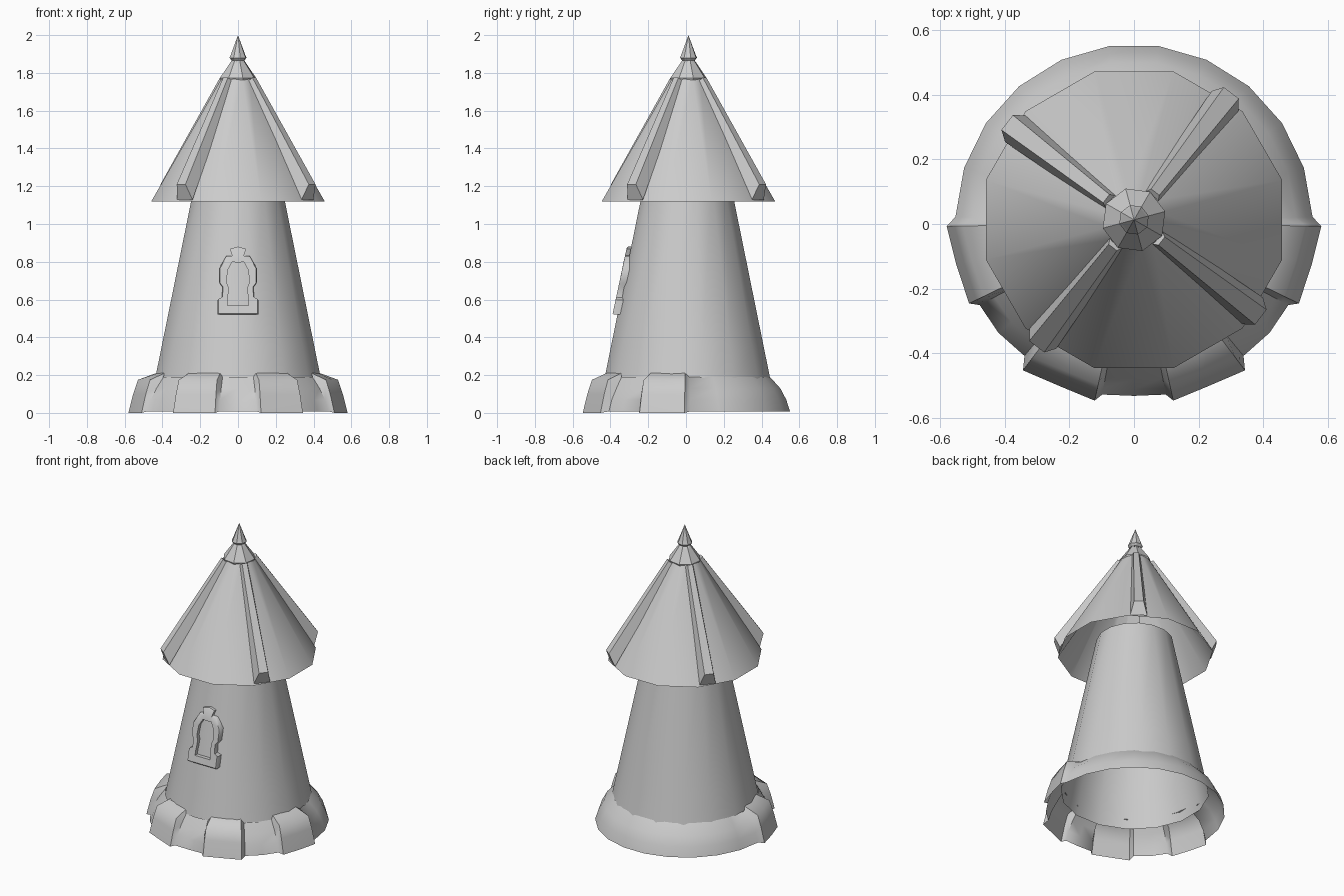
import bpy
from math import sin, cos, radians

if "Cube" in bpy.data.objects:
    bpy.data.objects.remove(bpy.data.objects["Cube"])


def make(name, verts, faces, smooth=None):
    me = bpy.data.meshes.new(name)
    me.from_pydata(verts, [], faces)
    ob = bpy.data.objects.new(name, me)
    bpy.context.collection.objects.link(ob)
    bpy.context.view_layer.objects.active = ob
    bpy.ops.object.select_all(action='DESELECT')
    ob.select_set(True)
    bpy.ops.object.mode_set(mode='EDIT')
    bpy.ops.mesh.select_all(action='SELECT')
    bpy.ops.mesh.remove_doubles(threshold=0.0005)
    bpy.ops.mesh.normals_make_consistent(inside=False)
    bpy.ops.object.mode_set(mode='OBJECT')
    if smooth:
        bpy.ops.object.shade_smooth_by_angle(angle=radians(smooth))
    return ob


def grid_faces(cols, rows):
    # quads joining closed columns of points
    return [(c * rows + r, (c + 1) % cols * rows + r,
             (c + 1) % cols * rows + r + 1, c * rows + r + 1)
            for c in range(cols) for r in range(rows - 1)]


def lathe(name, profile, sides, turn, cy, smooth=None):
    verts = []
    for i in range(sides):
        a = radians(turn + 360 * i / sides)
        verts += [(r * cos(a), cy + r * sin(a), z) for r, z in profile]
    return make(name, verts, grid_faces(sides, len(profile)), smooth)


def body_radius(z):
    return 0.253 + (1.12 - z) * 0.207


# tower wall: open tapering tube
lathe("tower_wall", [(body_radius(z), z) for z in (0.15, 0.35, 1.21)], 16, 11.25, 0.007, 40)

# flared base: smooth at the back, four stone lobes at the front
half = [(-90, .535, 0), (-79.5, .54, 0), (-77.5, .563, 1), (-65, .555, 1), (-53, .571, 1),
        (-50.5, .533, 0), (-39, .54, 0), (-28, .541, 0), (-26, .568, 1), (-13, .565, 1),
        (-1, .58, 1)]
columns = half + [(a, .553, 0) for a in range(2, 180, 16)] + [(178, .553, 0)]
columns += [(-180 - a, r, k) for a, r, k in reversed(half[1:])]
verts = []
for a, R, lobe in columns:
    if lobe:
        prof = [(R, 0), (R - .025, .1), (R - .05, .175), (.435, .21)]
    else:
        prof = [(R, .008), (R - .02, .07), (R - .052, .13), (.446, .19)]
    t = radians(a)
    verts += [(r * cos(t), r * sin(t) + .003, z) for r, z in prof]
make("flared_base", verts, grid_faces(len(columns), 4), 50)

# twelve sided open roof cone
lathe("roof_cone", [(.475, 1.12), (.085, 1.78), (0.0, 1.92)], 12, 15, 0.013, 40)

# roof cap and pointed finial
lathe("roof_finial", [(.07, 1.75), (.094, 1.755), (.1, 1.772), (.042, 1.855),
                      (.034, 1.866), (.047, 1.88), (.04, 1.895), (0, 2.0)], 8, 15, 0.013)

# four tapering roof ribs
for k in range(4):
    a = radians(52.5 + 90 * k)
    low = [(.463, -.052, 1.128), (.495, -.029, 1.21), (.495, .029, 1.21), (.463, .052, 1.128)]
    top = [(.08, -.03, 1.75), (.108, -.016, 1.775), (.108, .016, 1.775), (.08, .03, 1.75)]
    pts = [(r * cos(a) - w * sin(a), .013 + r * sin(a) + w * cos(a), z) for r, w, z in low + top]
    faces = [(0, 1, 2, 3), (7, 6, 5, 4)] + [
        (i, (i + 1) % 4, (i + 1) % 4 + 4, i + 4) for i in range(4)]
    make("roof_rib", pts, faces)

# window surround: outer and inner outline pairs, mirrored, following the wall slope
right = [((0, .52), (0, .568)), ((.108, .52), (.056, .568)), ((.108, .598), (.055, .60)),
         ((.085, .612), (.052, .62)), ((.082, .665), (.05, .665)), ((.1, .69), (.06, .69)),
         ((.1, .765), (.055, .755)), ((.062, .83), (.03, .80)), ((.03, .832), (.022, .80)),
         ((.042, .868), (.015, .797)), ((0, .88), (0, .797))]
ring = right + [((-o[0], o[1]), (-i[0], i[1])) for o, i in reversed(right[1:-1])]
verts = []
for o, i in ring:
    for (x, z), depth in ((o, -.035), (o, .012), (o, .018), (i, .018), (i, -.035)):
        s = .965 if depth == .018 and (x, z) == o else 1
        verts.append((x * s, .007 - body_radius(z) - depth, .7 + (z - .7) * s))
make("window_surround", verts, grid_faces(len(ring), 5), 40)
